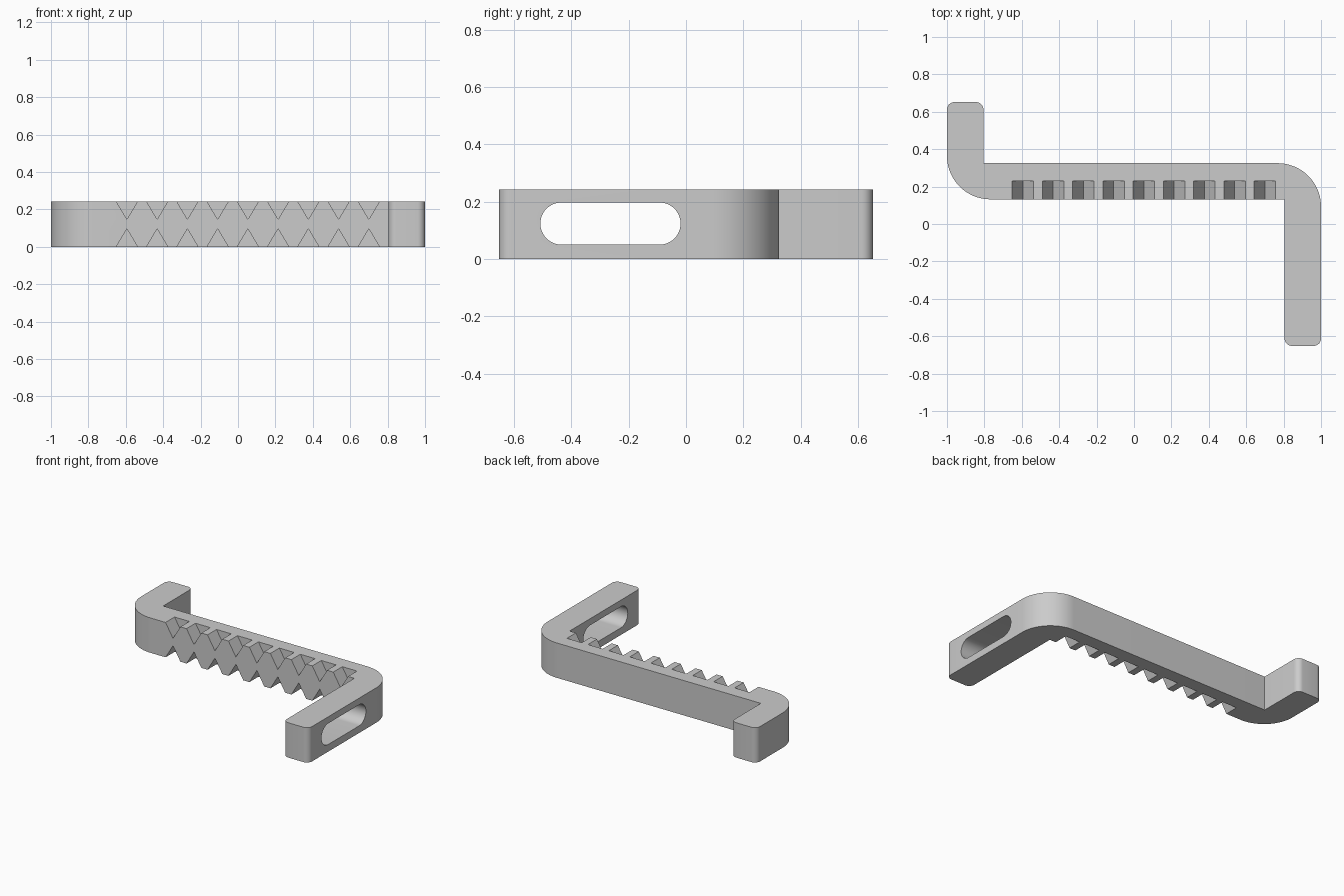
import bpy
import bmesh
from math import pi, cos, sin, radians
from mathutils import Vector

old = bpy.data.objects.get("Cube")
if old:
    bpy.data.objects.remove(old, do_unlink=True)

HEIGHT = 0.243
HALF_DEPTH = 0.652
INNER, OUTER = 0.805, 1.0
BAR_FRONT, BAR_BACK = 0.132, 0.325

grey = bpy.data.materials.new("plain grey")
grey.use_nodes = True
colour = (0.6, 0.6, 0.6, 1)
grey.diffuse_color = colour
grey.node_tree.nodes["Principled BSDF"].inputs["Base Color"].default_value = colour


def arc(cx, cy, r, start, steps, sweep=90):
    """Counter-clockwise arc points, angles in degrees."""
    return [(cx + r * cos(a), cy + r * sin(a))
            for a in (radians(start + sweep * i / steps) for i in range(steps + 1))]


def prism(bm, outline, to_3d, direction):
    """Extrude a flat outline, placed in space by to_3d, along a direction."""
    face = bm.faces.new([bm.verts.new(to_3d(p)) for p in outline])
    new = bmesh.ops.extrude_face_region(bm, geom=[face])["geom"]
    bmesh.ops.translate(bm, vec=Vector(direction),
                        verts=[v for v in new if isinstance(v, bmesh.types.BMVert)])


def finish(name, bm):
    bmesh.ops.recalc_face_normals(bm, faces=bm.faces)
    mesh = bpy.data.meshes.new(name)
    bm.to_mesh(mesh)
    bm.free()
    mesh.materials.append(grey)
    obj = bpy.data.objects.new(name, mesh)
    bpy.context.collection.objects.link(obj)
    return obj


# Z-shaped bracket outline: bar with one arm forward and one arm back
tip, bend = 0.04, 0.232
outline = [(INNER, BAR_FRONT)]
outline += arc(INNER + tip, -HALF_DEPTH + tip, tip, 180, 8)
outline += arc(OUTER - tip, -HALF_DEPTH + tip, tip, 270, 8)
outline += arc(OUTER - bend, BAR_BACK - bend, bend, 0, 24)
outline += [(-INNER, BAR_BACK)]
outline += arc(-INNER - tip, HALF_DEPTH - tip, tip, 0, 8)
outline += arc(-OUTER + tip, HALF_DEPTH - tip, tip, 90, 8)
outline += arc(-OUTER + bend, BAR_FRONT + bend, bend, 180, 24)
bm = bmesh.new()
prism(bm, outline, lambda p: (p[0], p[1], 0), (0, 0, HEIGHT))
bracket = finish("toothed_bracket", bm)

# V notches along the front of the bar, at the top and bottom edges
bm = bmesh.new()
depth, half, over = 0.096, 0.057, 1.2
for i in range(9):
    x = -0.594 + i * 0.1617
    for edge, side in ((0, 1), (HEIGHT, -1)):
        apex = edge + side * depth
        base = apex - side * depth * over
        tri = [(x, apex), (x - half * over, base), (x + half * over, base)]
        prism(bm, tri, lambda p: (p[0], 0.1, p[1]), (0, 0.131, 0))
notches = finish("notch_cutter", bm)

# Rounded slot through the forward arm
r, mid = 0.0735, HEIGHT / 2 + 0.002
slot = arc(-0.019 - r, mid, r, -90, 24, 180) + arc(-0.508 + r, mid, r, 90, 24, 180)
bm = bmesh.new()
prism(bm, slot, lambda p: (0.7, p[0], p[1]), (0.4, 0, 0))
slot_cutter = finish("slot_cutter", bm)

# Cut the notches and slot, then discard the cutters
bpy.ops.object.select_all(action="DESELECT")
bracket.select_set(True)
bpy.context.view_layer.objects.active = bracket
for cutter in (notches, slot_cutter):
    cutter.hide_render = True
    mod = bracket.modifiers.new(cutter.name, "BOOLEAN")
    mod.operation = "DIFFERENCE"
    mod.solver = "EXACT"
    mod.object = cutter
    bpy.ops.object.modifier_apply(modifier=mod.name)
    bpy.data.objects.remove(cutter, do_unlink=True)

bpy.ops.object.shade_smooth_by_angle(angle=radians(30))
